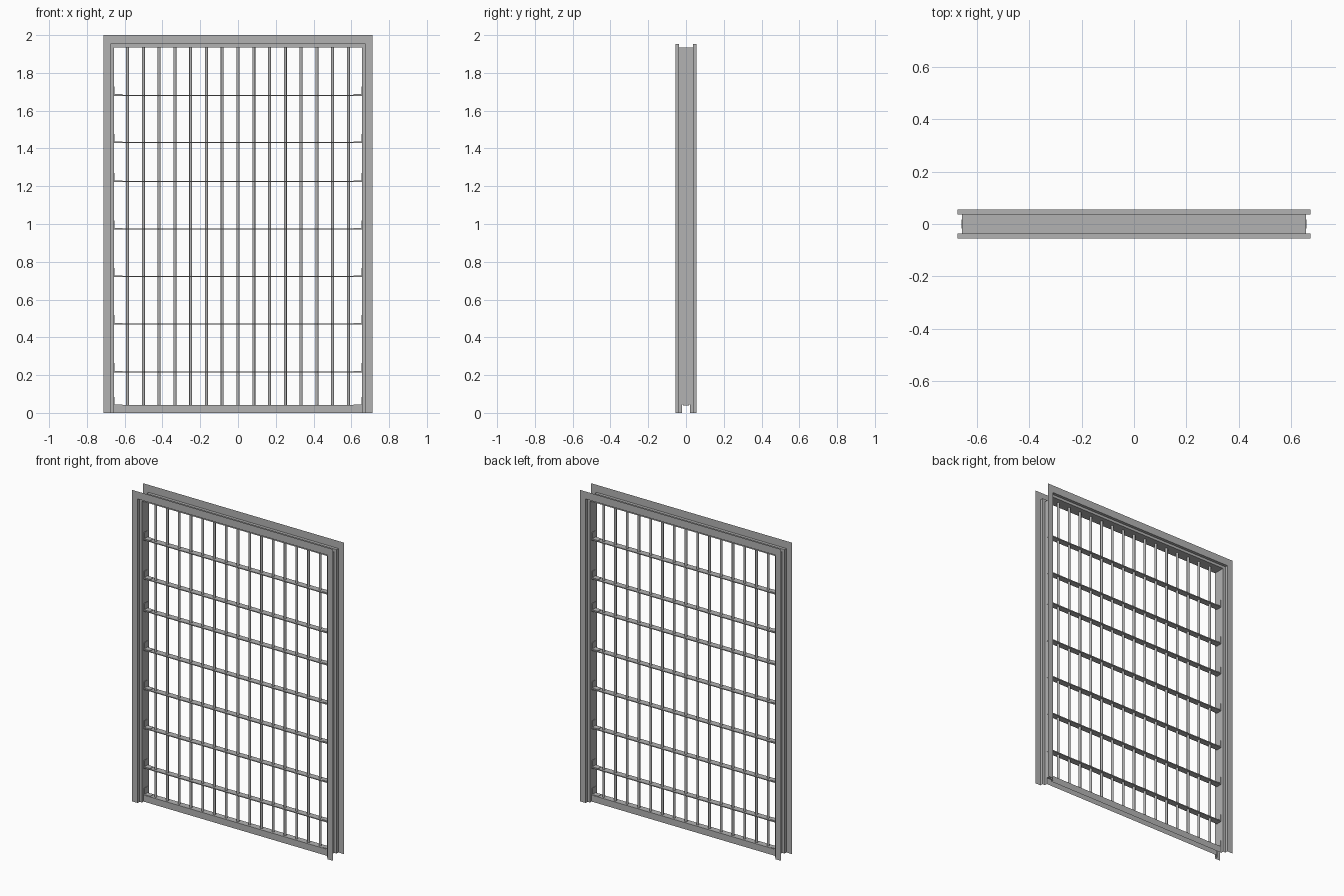
import bpy
import bmesh
from mathutils import Matrix

cube = bpy.data.objects.get("Cube")
if cube:
    bpy.data.objects.remove(cube, do_unlink=True)

steel = bpy.data.materials.new("grey steel")
steel.use_nodes = True
GREY = (0.45, 0.45, 0.45, 1)
steel.diffuse_color = GREY
steel.node_tree.nodes["Principled BSDF"].inputs["Base Color"].default_value = GREY


def finish(name, bm):
    mesh = bpy.data.meshes.new(name)
    bm.to_mesh(mesh)
    bm.free()
    mesh.materials.append(steel)
    obj = bpy.data.objects.new(name, mesh)
    bpy.context.collection.objects.link(obj)
    return obj


def box(bm, x0, x1, y0, y1, z0, z1):
    centre = ((x0 + x1) / 2, (y0 + y1) / 2, (z0 + z1) / 2)
    size = (abs(x1 - x0), y1 - y0, z1 - z0, 1)
    bmesh.ops.create_cube(bm, size=1, matrix=Matrix.Translation(centre) @ Matrix.Diagonal(size))


# Folded sheet frame: stepped profile swept up, across and down
WEB, LIP, EDGE = (0.657, 1.935), (0.674, 1.952), (0.713, 2.0)
FACE, STEP, SLOT, SLOT_TOP = 0.056, 0.037, 0.02, 0.045
profile = [(EDGE, -FACE), (LIP, -FACE), (LIP, -STEP), (WEB, -STEP), (WEB, -SLOT),
           (WEB, SLOT), (WEB, STEP), (LIP, STEP), (LIP, FACE), (EDGE, FACE)]


def frame_path(point, base):
    (x, z), y = point
    return [(-x, y, base), (-x, y, z), (x, y, z), (x, y, base)]


bm = bmesh.new()
for p, q in zip(profile, profile[1:]):
    base = SLOT_TOP if p[1] == -SLOT else 0
    a = [bm.verts.new(v) for v in frame_path(p, base)]
    b = [bm.verts.new(v) for v in frame_path(q, base)]
    for i in range(3):
        bm.faces.new((a[i], a[i + 1], b[i + 1], b[i]))
bmesh.ops.remove_doubles(bm, verts=bm.verts, dist=0.0001)
bmesh.ops.recalc_face_normals(bm, faces=bm.faces)
finish("door_frame", bm)

# Bottom rail: inverted channel open at its ends and underside
bm = bmesh.new()
section = [(-SLOT, 0), (-SLOT, 0.042), (SLOT, 0.042), (SLOT, 0)]
left, right = [[bm.verts.new((x, y, z)) for y, z in section] for x in (-WEB[0], WEB[0])]
for i in range(3):
    bm.faces.new((left[i], right[i], right[i + 1], left[i + 1]))
bmesh.ops.recalc_face_normals(bm, faces=bm.faces)
finish("bottom_rail", bm)

# Flat cross bars
levels = [0.217, 0.471, 0.722, 0.973, 1.225, 1.431, 1.681]
bm = bmesh.new()
for z in levels:
    box(bm, -WEB[0], WEB[0], -SLOT, SLOT, z - 0.003, z + 0.003)
finish("cross_bars", bm)

# Angle brackets tying each bar and the rail to the frame
bm = bmesh.new()
for z in [0.039] + levels:
    for side in (-1, 1):
        outer = side * (WEB[0] + 0.002)
        box(bm, outer, side * (WEB[0] - 0.003), -0.017, 0.017, z, z + 0.046)
        box(bm, outer, side * (WEB[0] - 0.045), -0.017, 0.017, z + 0.002, z + 0.006)
finish("angle_brackets", bm)

# Round upright rods
bm = bmesh.new()
height = WEB[1] - 0.042
for i in range(-7, 8):
    bmesh.ops.create_cone(bm, cap_ends=True, segments=16, radius1=0.008, radius2=0.008, depth=height,
                          matrix=Matrix.Translation((i * 0.0835, 0, 0.042 + height / 2)))
rods = finish("upright_rods", bm)
bpy.context.view_layer.objects.active = rods
rods.select_set(True)
bpy.ops.object.shade_smooth_by_angle()
